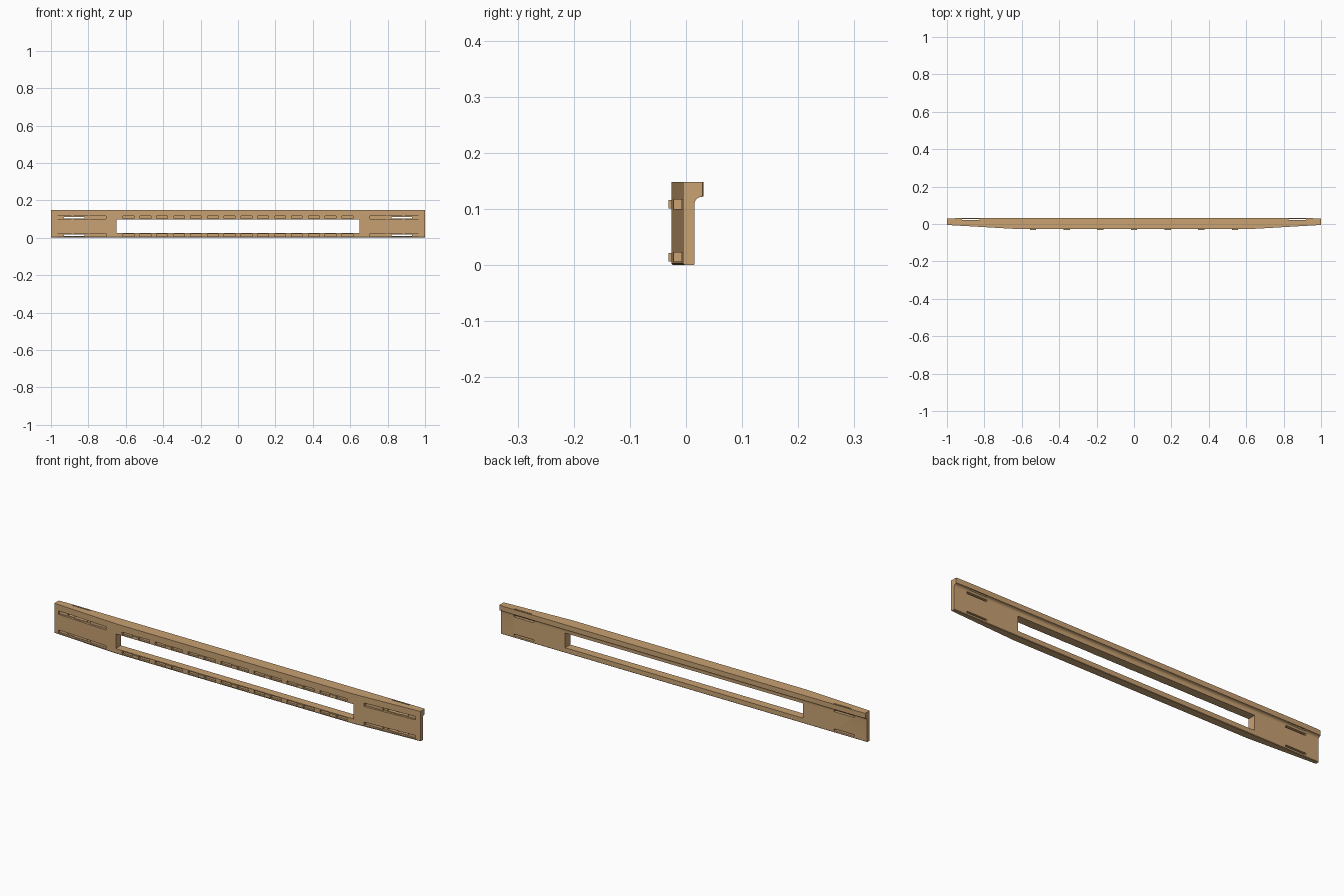
import bpy, bmesh, math

if "Cube" in bpy.data.objects:
    bpy.data.objects.remove(bpy.data.objects["Cube"])

mat = bpy.data.materials.new("tan")
mat.diffuse_color = (0.58, 0.36, 0.17, 1)
mat.use_nodes = True
mat.node_tree.nodes["Principled BSDF"].inputs["Base Color"].default_value = mat.diffuse_color

def finish(name, bm):
    bmesh.ops.recalc_face_normals(bm, faces=bm.faces[:])
    me = bpy.data.meshes.new(name)
    bm.to_mesh(me)
    bm.free()
    ob = bpy.data.objects.new(name, me)
    bpy.context.collection.objects.link(ob)
    me.materials.append(mat)
    return ob

def boxes(name, ranges):
    bm = bmesh.new()
    for x0, x1, y0, y1, z0, z1 in ranges:
        r = bmesh.ops.create_cube(bm, size=1)
        for v in r["verts"]:
            v.co = ((x0 + x1) / 2 + v.co.x * (x1 - x0),
                    (y0 + y1) / 2 + v.co.y * (y1 - y0),
                    (z0 + z1) / 2 + v.co.z * (z1 - z0))
    return finish(name, bm)

def cut(ob, ranges):
    c = boxes("cutter", ranges)
    m = ob.modifiers.new("cut", "BOOLEAN")
    m.operation, m.solver, m.object = "DIFFERENCE", "EXACT", c
    bpy.context.view_layer.objects.active = ob
    bpy.ops.object.modifier_apply(modifier="cut")
    bpy.data.objects.remove(c)

# beam: lipped profile with a coved underside, lofted along x with tapered ends
def profile(front, lip):
    p = [(front, 0.003), (front + 0.003, 0), (0.013, 0), (0.015, 0.002)]
    for i in range(7):
        a = math.pi - i * math.pi / 12
        p.append((0.028 + 0.013 * math.cos(a), 0.108 + 0.014 * math.sin(a)))
    return p + [(lip, 0.123), (lip, 0.148), (front, 0.148)]

bm = bmesh.new()
rings = []
for x, f, l in [(-1, -0.005, 0.029), (-0.95, -0.008, 0.031), (-0.64, -0.026, 0.031),
                (0.64, -0.026, 0.031), (0.95, -0.008, 0.031), (1, -0.005, 0.029)]:
    rings.append([bm.verts.new((x, y, z)) for y, z in profile(f, l)])
for a, b in zip(rings, rings[1:]):
    n = len(a)
    for i in range(n):
        bm.faces.new((a[i], a[(i + 1) % n], b[(i + 1) % n], b[i]))
bm.faces.new(rings[0])
bm.faces.new(rings[-1])
beam = finish("beam", bm)

# central window
cut(beam, [(-0.65, 0.65, -0.1, 0.1, 0.025, 0.098)])

# end recesses, their through slots, and vertical slits in the lip
rec, thru, slit = [], [], []
for s in (-1, 1):
    def span(a, b):
        return (min(s * a, s * b), max(s * a, s * b))
    for z0, z1 in ((0.007, 0.023), (0.1, 0.117)):
        for a, b, f in ((0.705, 0.80, -0.009), (0.80, 0.89, -0.004), (0.89, 0.975, 0.001)):
            rec.append((*span(a, b), -0.05, f, z0, z1))
        thru.append((*span(0.82, 0.93), -0.05, 0.024, z0 + 0.003, z1 - 0.005))
    slit.append((*span(0.825, 0.92), 0.022, 0.028, 0.09, 0.2))
for group in (rec, thru, slit):
    for r in group:
        cut(beam, [r])

# shallow grooves along the front of both rails, between the clips
for z0, z1 in ((0.007, 0.021), (0.102, 0.116)):
    cut(beam, [(k * 0.18 - 0.075, k * 0.18 + 0.075, -0.05, -0.016, z0, z1)
               for k in range(-3, 4)])

# clips standing proud of the rail fronts
boxes("rail_clips", [(k * 0.18 - 0.017, k * 0.18 + 0.017, -0.031, -0.014, z, z + 0.015)
                     for k in range(-3, 4) for z in (0.007, 0.101)])

bpy.ops.object.select_all(action="DESELECT")
beam.select_set(True)
bpy.context.view_layer.objects.active = beam
bpy.ops.object.shade_smooth_by_angle(angle=math.radians(25))
